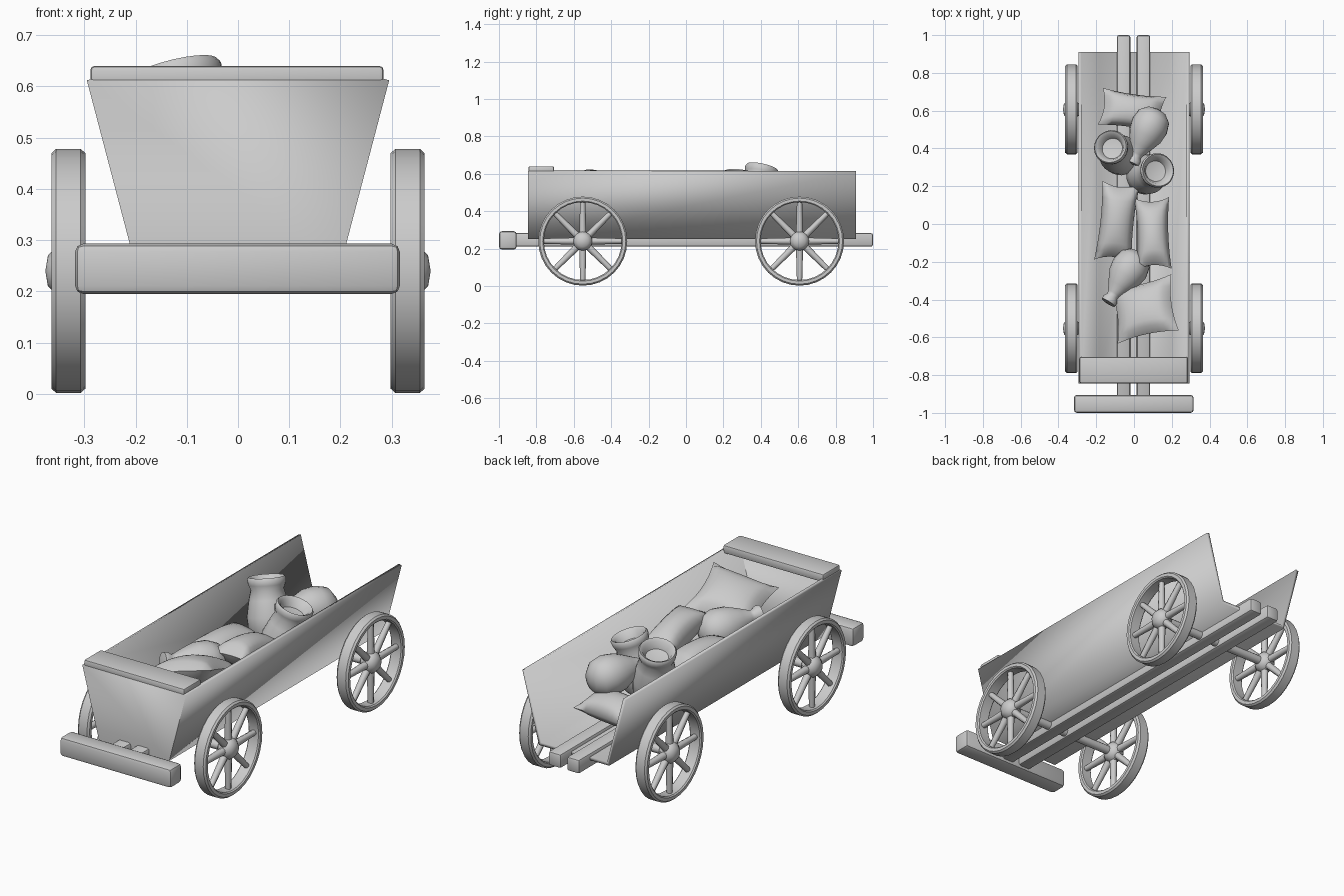
import bpy, bmesh, math
from mathutils import Vector, Euler, Matrix

if "Cube" in bpy.data.objects:
    bpy.data.objects.remove(bpy.data.objects["Cube"])

mat = bpy.data.materials.new("pale_grey")
mat.use_nodes = True
GREY = (0.6, 0.6, 0.6, 1)
mat.diffuse_color = GREY
mat.node_tree.nodes["Principled BSDF"].inputs["Base Color"].default_value = GREY


def finish(name, bm, matrix=Matrix(), angle=40):
    """Turn a bmesh into a smooth-shaded object."""
    bmesh.ops.recalc_face_normals(bm, faces=bm.faces)
    mesh = bpy.data.meshes.new(name)
    bm.to_mesh(mesh)
    bm.free()
    mesh.transform(matrix)
    mesh.materials.append(mat)
    ob = bpy.data.objects.new(name, mesh)
    bpy.context.collection.objects.link(ob)
    bpy.ops.object.select_all(action='DESELECT')
    ob.select_set(True)
    bpy.context.view_layer.objects.active = ob
    bpy.ops.object.shade_smooth_by_angle(angle=math.radians(angle))
    return ob


def box(name, low, high, bevel):
    low, high = Vector(low), Vector(high)
    bm = bmesh.new()
    bmesh.ops.create_cube(bm, size=1)
    bmesh.ops.scale(bm, vec=high - low, verts=bm.verts)
    bmesh.ops.translate(bm, vec=(low + high) / 2, verts=bm.verts)
    bmesh.ops.bevel(bm, geom=bm.edges[:], offset=bevel, segments=2, affect='EDGES', profile=0.5)
    return finish(name, bm)


def place(loc, axis):
    return Matrix.Translation(loc) @ Vector(axis).to_track_quat('Z', 'Y').to_matrix().to_4x4()


def lathe(name, profile, loc, axis, steps=24, closed=False, angle=50):
    """Spin (radius, height) points around an axis."""
    bm = bmesh.new()
    verts = [bm.verts.new((r, 0, h)) for r, h in profile]
    pairs = list(zip(verts, verts[1:])) + ([(verts[-1], verts[0])] if closed else [])
    edges = [bm.edges.new(p) for p in pairs]
    bmesh.ops.spin(bm, geom=verts + edges, cent=(0, 0, 0), axis=(0, 0, 1),
                   angle=math.tau, steps=steps, use_merge=True)
    bmesh.ops.remove_doubles(bm, verts=bm.verts, dist=0.0005)
    return finish(name, bm, place(loc, axis), angle)


def pillow(name, loc, size, rot):
    """Stuffed bag with pinched corners and drawn-in edges."""
    bm = bmesh.new()
    for side in (1, -1):
        made = bmesh.ops.create_grid(bm, x_segments=10, y_segments=10, size=1)["verts"]
        for v in made:
            u, w = v.co.x, v.co.y
            puff = (max(0, 1 - u * u) * max(0, 1 - w * w)) ** 0.45
            v.co = (u * (0.88 + 0.12 * w * w) * size[0] / 2,
                    w * (0.88 + 0.12 * u * u) * size[1] / 2,
                    side * puff * size[2] / 2)
    bmesh.ops.remove_doubles(bm, verts=bm.verts, dist=0.0005)
    turn = Euler([math.radians(a) for a in rot]).to_matrix().to_4x4()
    return finish(name, bm, Matrix.Translation(loc) @ turn, 60)


# Open-backed tub: floor, two sloping sides and a front board
bm = bmesh.new()
section = [(-0.295, 0.612), (-0.2, 0.25), (0.2, 0.25), (0.295, 0.612)]
front = [bm.verts.new((x, -0.845, z)) for x, z in section]
back = [bm.verts.new((x, 0.91, z)) for x, z in section]
for i in range(3):
    bm.faces.new((front[i], front[i + 1], back[i + 1], back[i]))
bm.faces.new(front)
tub = finish("wagon_tub", bm, angle=80)
# Give the boards thickness towards the inside
solid = tub.modifiers.new("thickness", 'SOLIDIFY')
solid.thickness = 0.016
solid.offset = 1 if tub.data.polygons[1].normal.z > 0 else -1
solid.use_even_offset = True

# Seat plank, bumper and chassis rails
box("seat_plank", (-0.288, -0.843, 0.598), (0.284, -0.705, 0.64), 0.008)
box("front_bumper", (-0.318, -1.0, 0.195), (0.316, -0.905, 0.293), 0.016)
for label, x in (("right", -0.055), ("left", 0.05)):
    box(label + "_rail", (x - 0.036, -0.93, 0.21), (x + 0.036, 1.0, 0.283), 0.012)

# Wheels and axles
rim = [(0.208, -0.027), (0.214, -0.033), (0.23, -0.033), (0.238, -0.024),
       (0.238, 0.024), (0.23, 0.033), (0.214, 0.033), (0.208, 0.027)]
hub = [(0, -0.045), (0.03, -0.04), (0.05, -0.02), (0.052, 0), (0.05, 0.02), (0.03, 0.04), (0, 0.045)]
rod = [(0, 0), (0.02, 0), (0.014, 0.22), (0, 0.22)]
axle = [(0, -0.32), (0.022, -0.32), (0.022, 0.32), (0, 0.32)]
for end, y in (("front", -0.552), ("rear", 0.607)):
    lathe(end + "_axle", axle, (0, y, 0.24), (1, 0, 0), 12)
    for side, x in (("right", -0.331), ("left", 0.331)):
        name = f"{end}_{side}_"
        centre = (x, y, 0.24)
        lathe(name + "rim", rim, centre, (1, 0, 0), 32, True, 35)
        lathe(name + "hub", hub, centre, (1, 0, 0), 16)
        for k in range(8):
            a = k * math.tau / 8
            lathe(name + "spoke", rod, centre, (0, math.cos(a), math.sin(a)), 8)

# Flat stuffed bags
pillow("rear_bag", (-0.01, 0.6, 0.38), (0.34, 0.2, 0.13), (-12, 0, -8))
pillow("right_bag", (-0.09, 0.01, 0.44), (0.2, 0.42, 0.16), (0, 6, -6))
pillow("left_bag", (0.1, -0.05, 0.49), (0.185, 0.39, 0.16), (-13, 0, 2))
pillow("front_bag", (0.055, -0.45, 0.53), (0.34, 0.32, 0.14), (-20, -12, 12))

# Open-mouthed sacks standing upright
pot = [(0, 0), (0.07, 0.005), (0.1, 0.05), (0.105, 0.12), (0.09, 0.2), (0.078, 0.245),
       (0.088, 0.27), (0.092, 0.295), (0.085, 0.305), (0.07, 0.295), (0.055, 0.26), (0, 0.25)]
lathe("right_open_sack", pot, (-0.055, 0.345, 0.345), (-0.24, 0.22, 1))
lathe("left_open_sack", pot, (0.04, 0.25, 0.31), (0.3, 0.12, 1))

# Tied sacks lying down
pear = [(0, 0), (0.05, 0.01), (0.088, 0.045), (0.1, 0.1), (0.09, 0.16), (0.06, 0.22),
        (0.035, 0.265), (0.03, 0.28), (0.042, 0.3), (0.04, 0.32), (0, 0.325)]
lathe("rear_tied_sack", pear, (0.125, 0.61, 0.48), (-0.42, -0.9, 0.1))
lathe("front_tied_sack", pear, (0.03, -0.15, 0.45), (-0.53, -0.85, 0.2))
